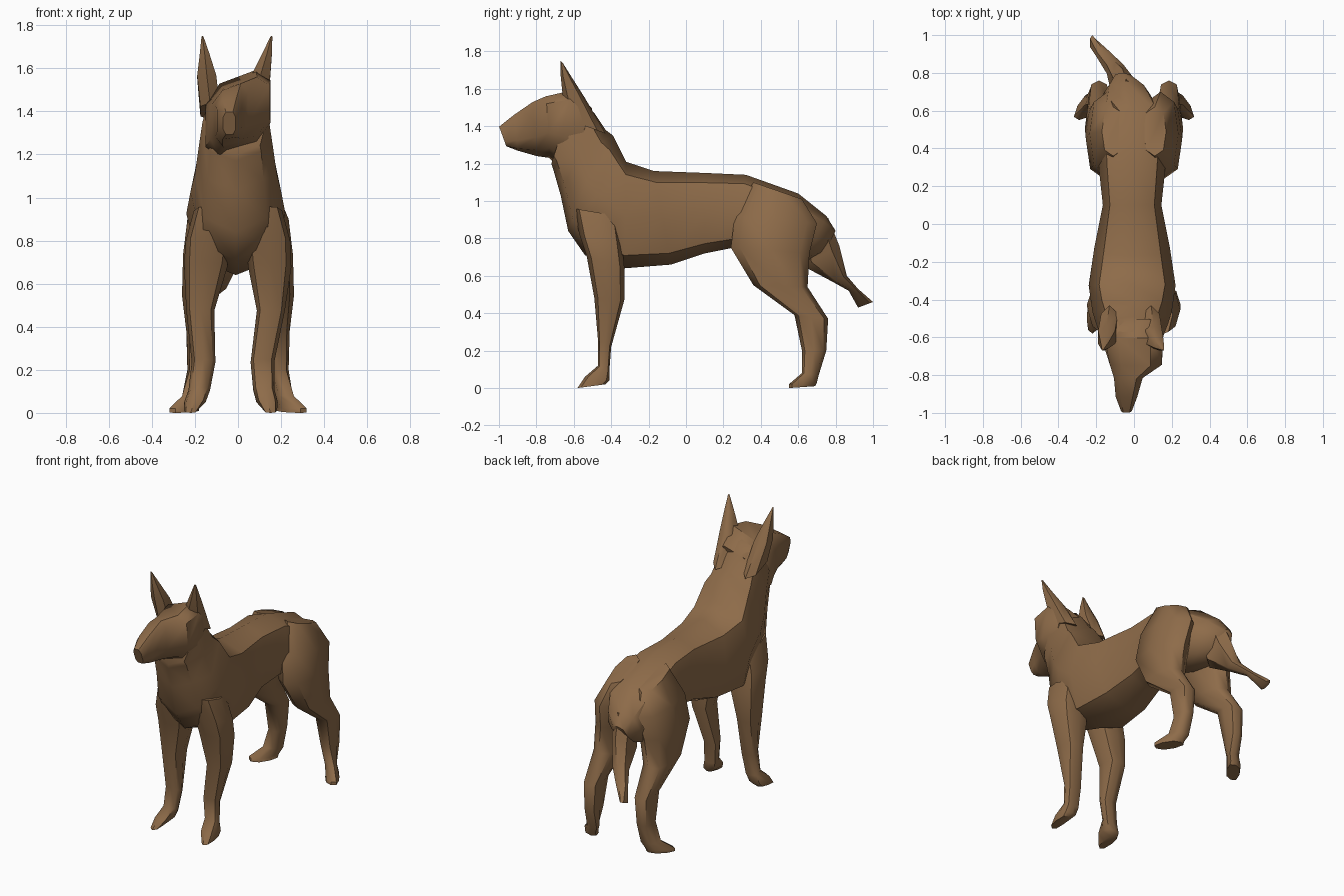
import bpy
import bmesh
from math import cos, sin, tau, copysign, radians
from mathutils import Vector

default_cube = bpy.data.objects.get("Cube")
if default_cube:
    bpy.data.objects.remove(default_cube, do_unlink=True)

# Single short-haired brown coat
coat = bpy.data.materials.new("brown_coat")
coat.use_nodes = True
coat_colour = (0.27, 0.148, 0.067, 1)
coat.diffuse_color = coat_colour
shader = coat.node_tree.nodes["Principled BSDF"]
shader.inputs["Base Color"].default_value = coat_colour
shader.inputs["Roughness"].default_value = 0.9


def squared(value, power):
    """Push a circle coordinate outward for a slightly boxy section."""
    return copysign(abs(value) ** power, value)


def section_ring(bm, section, side, lean, sides, power, phase):
    """One ring spanning two side-profile points, measured in hundredths."""
    centre_x, y_a, z_a, y_b, z_b, half_width = section[:6]
    skew = section[6] if len(section) > 6 else 0
    tilt = section[7] if len(section) > 7 else 0
    height = (z_a + z_b) / 2
    centre_x += lean * max(0, 1 - height / 70)
    point_a = Vector(((centre_x + skew) * side, y_a, z_a))
    point_b = Vector(((centre_x - skew) * side, y_b, z_b))
    middle = (point_a + point_b) / 2
    along = (point_a - point_b) / 2
    across = Vector((half_width, 0, tilt))
    ring = []
    for step in range(sides):
        angle = tau * (step + phase) / sides
        offset = (along * squared(cos(angle), power)
                  + across * squared(sin(angle), power))
        ring.append(bm.verts.new((middle + offset) / 100))
    return ring


def loft(name, sections, side=1, lean=0, sides=8, power=0.8, phase=0):
    """Skin a chain of rings and close both ends."""
    bm = bmesh.new()
    rings = [section_ring(bm, section, side, lean, sides, power, phase)
             for section in sections]
    for lower, upper in zip(rings, rings[1:]):
        for index in range(sides):
            following = (index + 1) % sides
            bm.faces.new((lower[index], lower[following],
                          upper[following], upper[index]))
    bm.faces.new(rings[0])
    bm.faces.new(rings[-1])
    bmesh.ops.recalc_face_normals(bm, faces=bm.faces)
    mesh = bpy.data.meshes.new(name)
    bm.to_mesh(mesh)
    bm.free()
    mesh.materials.append(coat)
    part = bpy.data.objects.new(name, mesh)
    bpy.context.collection.objects.link(part)
    bpy.ops.object.select_all(action="DESELECT")
    part.select_set(True)
    bpy.context.view_layer.objects.active = part
    bpy.ops.object.shade_smooth_by_angle(angle=radians(50))


# Torso and neck: centre x, back y z, belly y z, half width
loft("torso_and_neck", [
    (-6, 80, 84, 74, 72, 5),
    (-4, 75, 92, 64, 67, 12),
    (-1, 60, 104, 46, 68, 19),
    (-1, 32, 114, 25, 75, 17.5),
    (-1, 10, 115, 10, 72, 15.5),
    (-1, -17, 116, -8, 66, 20),
    (-1, -32, 121, -33, 64, 23),
    (-1, -39, 135, -54, 71, 21),
    (-1, -43, 138, -63, 84, 19),
    (-1, -49, 147, -67, 103, 17),
    (-1, -55, 153, -71, 117, 15.5),
    (0, -61, 154, -72, 120, 13.5),
])

# Flat-topped skull rolled to one side, then a narrow muzzle
loft("head", [
    (0, -50, 148, -59, 120, 14, 0, 4),
    (0, -60, 157, -69, 121, 16, 0, 6),
    (1, -75, 154, -73, 125, 14.5, 0, 5),
    (-3, -82, 152, -80, 125, 8, 0, 3),
    (-4, -92, 146, -90, 127, 6, 0, 1),
    (-4, -100, 140, -96, 129, 3),
], power=0.65, phase=0.5)

# Pointed ears
for ear_name, side, inset in (("left_ear", 1, 0), ("right_ear", -1, 4)):
    loft(ear_name, [
        (9 + inset, -64, 144, -43, 136, 5),
        (10.5 + inset, -66, 157, -54, 155, 5),
        (13.5 + inset / 2, -67, 167, -61, 166, 2.5),
        (15.5 + inset / 4, -67, 175, -66, 174, 0.5),
    ], side, sides=6)

# Legs: centre x, front y z, rear y z, half width
front_leg = [
    (11, -60, 96, -36, 92, 9.5),
    (14, -57, 82, -34, 76, 10.5),
    (15, -53, 70, -33, 65, 10),
    (17.5, -49, 48, -33, 47, 6.5),
    (16, -47, 25, -40, 22, 5.5),
    (18, -47, 12, -41, 9, 5),
    (20, -54, 6, -41, 4, 5),
    (22, -58, 0, -43, 2, 3),
]
hind_leg = [
    (11, 36, 110, 62, 101, 6),
    (14, 26, 92, 70, 88, 9.5),
    (16, 24, 75, 66, 72, 9.5),
    (18, 36, 55, 65, 54, 8),
    (18.5, 58, 39, 76, 37, 5.5),
    (19, 62, 20, 75, 20, 4.5),
    (21, 62, 8, 71, 7, 4.5, 2),
    (25, 55, 2, 70, 3, 5, 4),
    (25, 55, 0, 69, 1, 5, 4),
]
for side_name, side, foot_lean in (("left", 1, -7), ("right", -1, 0)):
    loft(side_name + "_front_leg", front_leg, side, foot_lean)
    loft(side_name + "_hind_leg", hind_leg, side)

# Tail broad at the root, sweeping back and to the right
loft("tail", [
    (-4, 76, 91, 62, 80, 7),
    (-6, 82, 76, 63, 65, 6),
    (-10, 86, 60, 78, 57, 5),
    (-16, 92, 53, 87, 52, 4),
    (-22, 100, 46, 92, 43, 1.5),
], sides=6)
